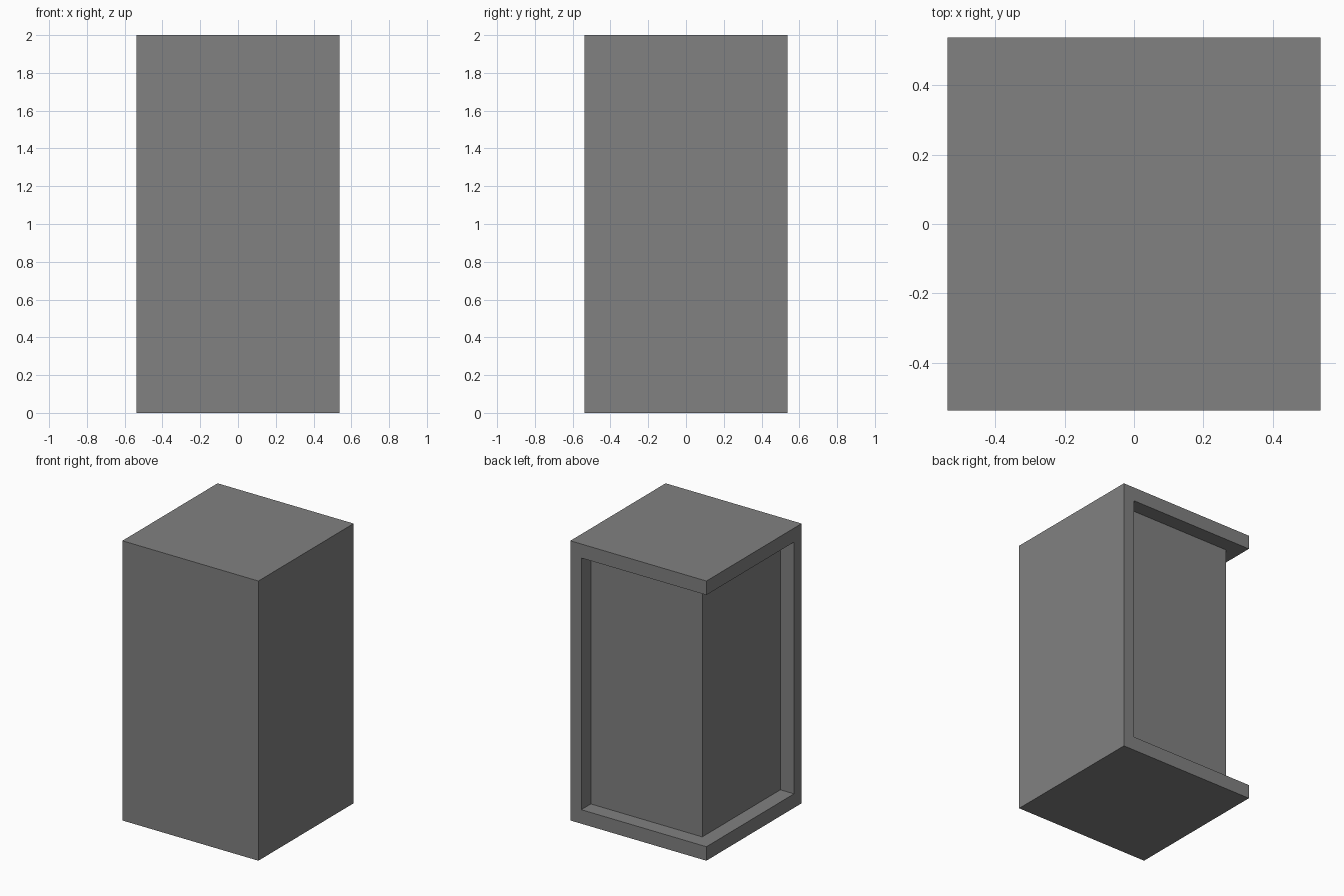
import bpy, bmesh

if "Cube" in bpy.data.objects:
    bpy.data.objects.remove(bpy.data.objects["Cube"])

W, H = 1.076, 2.0      # footprint and height
R = W / 2
POST = 0.086           # width of the corner posts left standing
SLAB = 0.1             # thickness of top and bottom slabs
RECESS = 0.108         # depth of the recessed panels


def prism(name, profile, z0, z1):
    """Extrude an XY outline from z0 to z1."""
    bm = bmesh.new()
    face = bm.faces.new([bm.verts.new((x, y, z0)) for x, y in profile])
    ext = bmesh.ops.extrude_face_region(bm, geom=[face])
    verts = [v for v in ext["geom"] if isinstance(v, bmesh.types.BMVert)]
    bmesh.ops.translate(bm, verts=verts, vec=(0, 0, z1 - z0))
    bmesh.ops.recalc_face_normals(bm, faces=bm.faces)
    mesh = bpy.data.meshes.new(name)
    bm.to_mesh(mesh)
    bm.free()
    ob = bpy.data.objects.new(name, mesh)
    bpy.context.collection.objects.link(ob)
    return ob


# Solid block in dark grey
cabinet = prism("cabinet_body", [(-R, -R), (R, -R), (R, R), (-R, R)], 0, H)
dark_grey = bpy.data.materials.new("dark_grey")
dark_grey.diffuse_color = (0.22, 0.22, 0.22, 1)
dark_grey.use_nodes = True
dark_grey.node_tree.nodes["Principled BSDF"].inputs["Base Color"].default_value = dark_grey.diffuse_color
cabinet.data.materials.append(dark_grey)

# L-shaped recess wrapping the back and left sides, open at their shared corner
out = R + 0.1
inner = R - POST
core = R - RECESS
cutter = prism("recess_cutter", [
    (inner, out), (-out, out), (-out, -inner),
    (-core, -inner), (-core, core), (inner, core)], SLAB, H - SLAB)
cutter.data.materials.append(dark_grey)
cutter.hide_render = True
cutter.display_type = 'WIRE'

cut = cabinet.modifiers.new("recess", 'BOOLEAN')
cut.operation = 'DIFFERENCE'
cut.solver = 'EXACT'
cut.object = cutter

# Apply the cut and discard the helper
bpy.context.view_layer.objects.active = cabinet
bpy.ops.object.modifier_apply(modifier=cut.name)
bpy.data.objects.remove(cutter)
